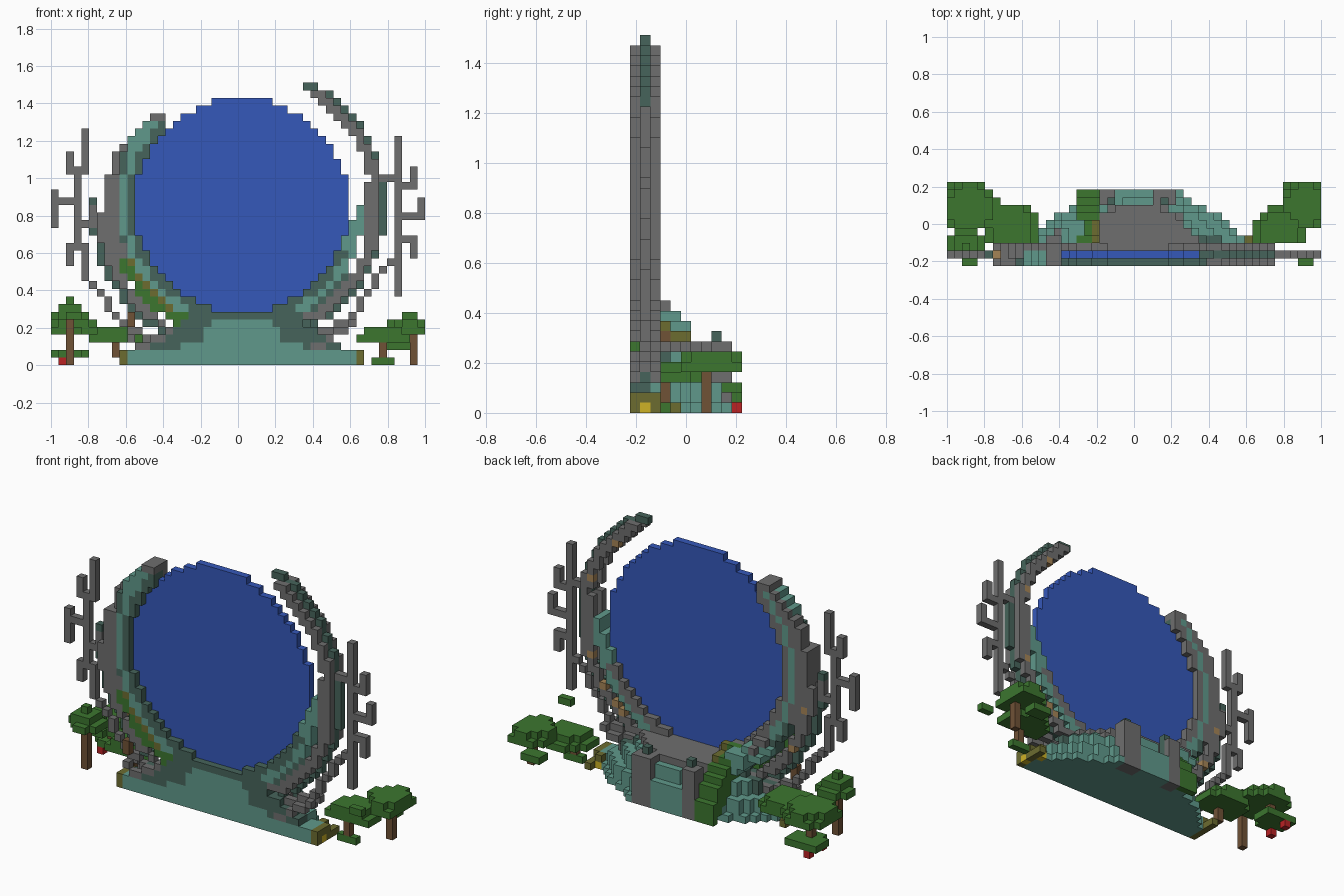
import bpy, bmesh, math
from mathutils import Vector

if "Cube" in bpy.data.objects:
    bpy.data.objects.remove(bpy.data.objects["Cube"])

COUNT = (49, 11, 37)      # blocks along x, y, z
UNIT = 2 / COUNT[0]
COLOURS = {
    "blue": (53, 88, 186), "grey": (110, 110, 110), "teal": (96, 153, 139),
    "dark_teal": (70, 100, 91), "green": (60, 118, 47), "brown": (112, 82, 54),
    "red": (186, 34, 36), "yellow": (205, 178, 38), "olive": (108, 108, 48),
    "tan": (165, 132, 86)}
NAMES = list(COLOURS)


def linear(c):
    c /= 255
    return c / 12.92 if c < 0.04 else ((c + 0.055) / 1.055) ** 2.4


def make_material(name):
    mat = bpy.data.materials.new(name)
    mat.use_nodes = True
    rgba = [linear(c) for c in COLOURS[name]] + [1]
    mat.diffuse_color = rgba
    bsdf = next(n for n in mat.node_tree.nodes if n.type == "BSDF_PRINCIPLED")
    bsdf.inputs["Base Color"].default_value = rgba
    bsdf.inputs["Roughness"].default_value = 0.9
    return mat


MATS = [make_material(n) for n in NAMES]
grid = {}                 # block position -> (part, colour)


def put(part, colour, i, j, k):
    if all(0 <= p < n for p, n in zip((i, j, k), COUNT)):
        grid[i, j, k] = (part, colour)


def box(part, colour, xs, ys, zs):
    for i in range(xs[0], xs[1] + 1):
        for j in range(ys[0], ys[1] + 1):
            for k in range(zs[0], zs[1] + 1):
                put(part, colour, i, j, k)


def arc(part, colour, r0, r1, a0, a1, layers, cx=25, cz=21):
    """Upright ring sector in the given depth layers, angles in degrees."""
    for i in range(COUNT[0]):
        for k in range(COUNT[2]):
            dx, dz = i + 0.5 - cx, k + 0.5 - cz
            turn = (math.degrees(math.atan2(dz, dx)) - a0) % 360
            if r0 <= math.hypot(dx, dz) < r1 and turn <= a1 - a0:
                for j in layers:
                    put(part, colour, i, j, k)


def path(part, colour, points, layers=(1,)):
    for (x0, z0), (x1, z1) in zip(points, points[1:]):
        n = max(abs(x1 - x0), abs(z1 - z0))
        for s in range(n + 1):
            for j in layers:
                put(part, colour, round(x0 + (x1 - x0) * s / n), j,
                    round(z0 + (z1 - z0) * s / n))


def leaves(part, cx, cy, r, levels, front=3):
    """Flat crown whose upper layers shrink."""
    for step, k in enumerate(levels):
        for i in range(COUNT[0]):
            for j in range(front, COUNT[1]):
                if math.hypot(i - cx, j - cy) <= r - 0.7 * step:
                    put(part, "green", i, j, k)


# stepped mound behind the ring, with a grey plateau
for j, half in zip(range(3, 10), (14, 13, 12, 11, 9, 7, 6)):
    for k, inset in enumerate((0, 1, 1, 3, 3, 5, 6)):
        w = half - inset
        if w > 0 and (j < 8 or k < 4):
            side = "dark_teal" if j == 3 and k > 2 else "teal"
            top = k == 6 or (k == 5 and j > 5)
            box("mound", "grey" if top else side, (25 - w, 24 + w), (j, j), (k, k))
for i, wide in ((20, 1), (27, 2)):
    box("mound", "grey", (i, i + wide), (8, 9), (0, 6))
    box("mound", "dark_teal", (i + 1, i + 1), (8, 8), (3, 7))
box("mound", "teal", (23, 26), (7, 8), (0, 5))
box("mound", "teal", (22, 26), (9, 9), (0, 3))

# buttress running from the ring onto the mound
for j in (3, 4, 5):
    start = 222 + 5 * (j - 3)
    arc("buttress", "teal", 14.5, 17, start, 250, [j])
    arc("buttress", "grey", 14.5, 15.6, start, start + 3, [j])

# inner ring cradling the disc
arc("inner_ring", "dark_teal", 14, 15, 135, 337, [0, 1])
arc("inner_ring", "teal", 14, 15, 337, 354, [0, 1, 2])
arc("inner_ring", "grey", 14, 15, 135, 335, [2])
arc("inner_ring", "teal", 15, 16, 135, 360, [0, 1, 2])
arc("inner_ring", "dark_teal", 16, 17, 285, 328, [0, 1])
arc("inner_ring", "dark_teal", 16, 17, 195, 255, [0, 1, 2])
arc("inner_ring", "teal", 15.4, 16.9, 135, 158, [0, 1])
arc("inner_ring", "grey", 15.8, 16.9, 132, 155, [2])
arc("inner_ring", "grey", 15, 16.9, 131, 135, [0, 1, 2])
arc("inner_ring", "dark_teal", 16, 17, 156, 205, [0])
arc("inner_ring", "grey", 16, 17.9, 152, 205, [1, 2])
arc("inner_ring", "grey", 16.4, 17.9, 165, 205, [0])

# outer arms: dark core between grey sides
arc("left_arm", "dark_teal", 17.3, 18.4, -62, 62.8, [1], cx=25.5)
arc("left_arm", "grey", 16.4, 17.9, -62, 60.5, [0, 2], cx=25.5)
arc("left_arm", "grey", 15.9, 17, -15, 12, [0, 2], cx=25.5)
arc("right_arm", "dark_teal", 18.7, 20, 177, 235, [1])
arc("right_arm", "grey", 18, 19.2, 182, 238, [0, 2])

# weathered tan spots on the inside of the arms
for a in (-52, -44, -36, -22, 18, 40):
    arc("left_arm", "tan", 16.4, 17.2, a, a + 4, [2], cx=25.5)
for a in (192, 212):
    arc("right_arm", "tan", 18, 18.8, a, a + 4, [1, 2])
put("right_arm", "tan", 6, 1, 18)

# base with a pale centre and dark flanks
for k, (dark, pale) in enumerate(((16, 16), (15, 15), (13, 8), (12, 5), (10, 5), (8, 4), (7, 0))):
    box("base", "dark_teal", (25 - dark, 24 + dark), (0, 1), (k, k))
    box("base", "grey" if k > 3 else "teal", (25 - dark, 24 + dark), (2, 2), (k, k))
    if pale:
        box("base", "teal", (25 - pale, 24 + pale), (0, 1), (k, k))
for i in (9, 40):
    box("base", "olive", (i, i), (0, 4), (0, 0))
    box("base", "olive", (i, i), (0, 2), (1, 1))
put("base", "yellow", 40, 1, 0)
put("base", "yellow", 39, 3, 0)
put("base", "olive", 39, 3, 1)

# disc
arc("disc", "blue", 0, 14, 0, 360, [1])

# thin bare branches on both sides
for pts in ([(4, 30), (4, 25), (3, 25), (3, 15), (4, 15), (4, 11), (6, 9), (8, 6), (10, 4), (12, 3)],
            [(2, 27), (2, 25), (3, 25)], [(0, 22), (0, 18)], [(0, 21), (3, 21)],
            [(2, 13), (2, 15), (3, 15)], [(3, 18), (5, 18), (5, 20)]):
    path("right_branch", "grey", pts)
for pts in ([(45, 29), (45, 9)], [(47, 25), (47, 23), (45, 23)], [(48, 21), (48, 19), (45, 19)],
            [(47, 14), (47, 16), (45, 16)], [(45, 24), (43, 24)],
            [(45, 14), (43, 12), (41, 9), (39, 6), (36, 4), (34, 3)]):
    path("left_branch", "grey", pts)
path("left_branch", "grey", [(39, 5), (36, 3), (34, 2)], (0, 2))
path("right_branch", "grey", [(10, 3), (12, 2), (15, 4)], (0, 2))

# creeping vine on the ring and down the back of the mound
arc("vine", "green", 16, 17.8, 204, 243, [0])
arc("vine", "olive", 16, 16.6, 206, 238, [0])
box("vine", "brown", (10, 10), (0, 0), (5, 6))
for j, top in zip(range(3, 10), (8, 7, 7, 6, 5, 4, 2)):
    box("vine", "green", (17, 18), (j, j), (max(top - 3, 0), top))
    box("vine", "olive" if j < 6 else "green", (19, 19), (j, j), (max(top - 2, 0), top))
put("vine", "brown", 19, 3, 7)

# trees
for part, i, j, z0, z1 in (("trunk_a", 43, 3, 1, 3), ("trunk_b", 47, 7, 0, 3),
                           ("trunk_c", 2, 2, 0, 5), ("trunk_d", 8, 4, 1, 3),
                           ("trunk_e", 2, 8, 1, 3)):
    box(part, "brown", (i, i), (j, j), (z0, z1))
leaves("canopy_a", 43, 4, 3.4, (3, 4))
leaves("canopy_b", 46.5, 7.5, 3.4, (4, 5))
leaves("canopy_b", 45, 9.5, 1.2, (2,))
leaves("canopy_c", 2.2, 2.2, 2.5, (6, 7), front=0)
put("canopy_c", "green", 2, 2, 8)
leaves("canopy_d", 8, 4.5, 3.4, (3, 4))
leaves("canopy_e", 2.5, 7.3, 3.6, (4, 5))
leaves("canopy_e", 2, 9, 2.3, (1,))
box("shrub", "green", (42, 44), (3, 3), (0, 0))
box("shrub", "green", (46, 47), (0, 0), (6, 6))
for j in (7, 10):
    put("fruit", "red", 1, j, 0)

# turn the blocks of each part into a mesh of exposed faces
AXES = [Vector(a) for a in ((1, 0, 0), (0, 1, 0), (0, 0, 1))]
parts = {}
for pos, (part, colour) in grid.items():
    parts.setdefault(part, []).append((pos, colour))
for part, blocks in parts.items():
    bm = bmesh.new()
    for pos, colour in blocks:
        centre = Vector((pos[0] - 24, pos[1] - 5, pos[2] + 0.5))
        for a in range(3):
            for sign in (-1, 1):
                n = AXES[a] * sign
                if tuple(p + int(d) for p, d in zip(pos, n)) in grid:
                    continue
                u = AXES[(a + 1) % 3]
                v = n.cross(u)
                ring = (u + v, v - u, -u - v, u - v)
                face = bm.faces.new([bm.verts.new((centre + (n + c) / 2) * UNIT) for c in ring])
                face.material_index = NAMES.index(colour)
    bmesh.ops.remove_doubles(bm, verts=bm.verts, dist=UNIT / 100)
    mesh = bpy.data.meshes.new(part)
    for mat in MATS:
        mesh.materials.append(mat)
    bm.to_mesh(mesh)
    bm.free()
    bpy.context.scene.collection.objects.link(bpy.data.objects.new(part, mesh))
